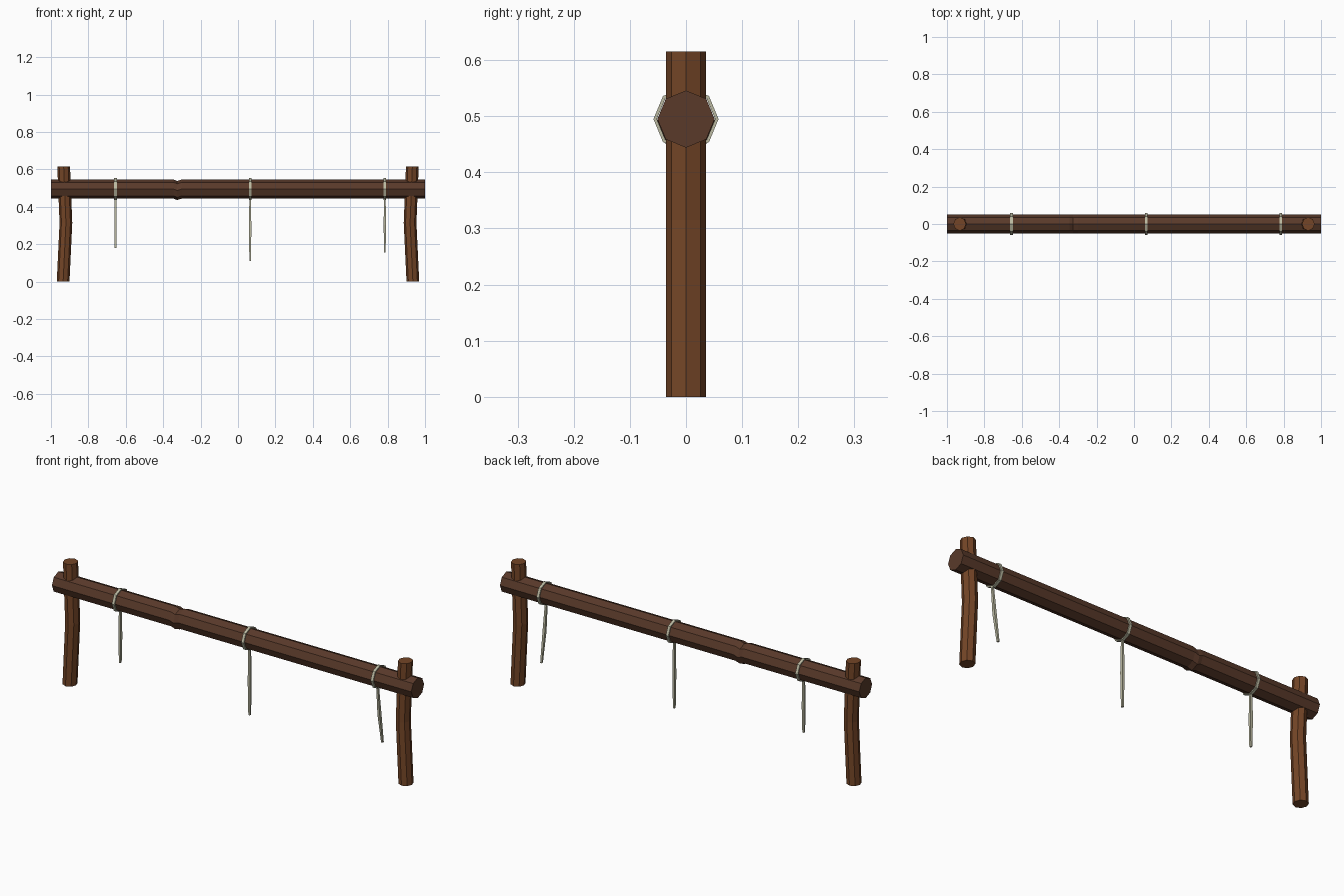
import bpy
import bmesh
from math import cos, sin, pi
from mathutils import Vector

cube = bpy.data.objects.get("Cube")
if cube:
    bpy.data.objects.remove(cube)


def make_material(name, rgb):
    mat = bpy.data.materials.new(name)
    mat.use_nodes = True
    colour = (*rgb, 1)
    mat.diffuse_color = colour
    bsdf = next(n for n in mat.node_tree.nodes if n.type == 'BSDF_PRINCIPLED')
    bsdf.inputs["Base Color"].default_value = colour
    return mat


beam_wood = make_material("dark_wood", (0.1, 0.042, 0.023))
post_wood = make_material("warm_wood", (0.175, 0.06, 0.02))
rope = make_material("pale_rope", (0.5, 0.49, 0.36))


def loft(name, mat, rings, u, v, sides=8, turn=0.0, loop=False):
    """Join rings of (centre, u radius, v radius) into a flat-faced solid."""
    u, v = Vector(u), Vector(v)
    bm = bmesh.new()
    loops = []
    for centre, ru, rv in rings:
        angles = [2 * pi * i / sides + turn for i in range(sides)]
        loops.append([bm.verts.new(Vector(centre) + u * ru * cos(a) + v * rv * sin(a))
                      for a in angles])
    pairs = list(zip(loops, loops[1:]))
    if loop:
        pairs.append((loops[-1], loops[0]))
    else:
        bm.faces.new(loops[0])
        bm.faces.new(loops[-1])
    for a, b in pairs:
        for i in range(sides):
            j = (i + 1) % sides
            bm.faces.new((a[i], a[j], b[j], b[i]))
    bmesh.ops.recalc_face_normals(bm, faces=bm.faces)
    mesh = bpy.data.meshes.new(name)
    bm.to_mesh(mesh)
    bm.free()
    mesh.materials.append(mat)
    obj = bpy.data.objects.new(name, mesh)
    bpy.context.collection.objects.link(obj)
    return obj


X, Y, Z = (1, 0, 0), (0, 1, 0), (0, 0, 1)
BEAM_Z, BEAM_R = 0.495, 0.051

# Horizontal beam with a small kinked knot
beam_path = [(-1, 0), (-0.345, 0), (-0.325, -0.008), (-0.3, 0), (1, 0)]
loft("beam", beam_wood,
     [((x, 0, BEAM_Z + dz), BEAM_R, BEAM_R) for x, dz in beam_path], Y, Z)

# Slightly bent posts, mirrored left and right
post_path = [(0.935, 0), (0.92, 0.315), (0.932, 0.615)]
for side, label in ((1, "left"), (-1, "right")):
    loft(label + "_post", post_wood,
         [((side * x, 0, z), 0.034, 0.036) for x, z in post_path], X, Y)

# Tied loops and hanging cords: position, lower end, sway at top and bottom
cords = [("right", -0.655, 0.18, 0, 0),
         ("middle", 0.065, 0.11, 0, 0),
         ("left", 0.785, 0.155, -0.012, 0.027)]
for label, x, low, y_top, y_low in cords:
    profile = [(-0.007, 0.052), (-0.007, 0.058), (0.007, 0.058), (0.007, 0.052)]
    loft(label + "_loop", rope,
         [((x + dx, 0, BEAM_Z), r, r) for dx, r in profile], Y, Z, loop=True)
    middle = (low + 0.45) / 2
    rings = [((x, y_top, 0.455), 0.006, 0.007),
             ((x, y_top * 0.6 + y_low * 0.4, middle), 0.009, 0.01),
             ((x, y_low, low), 0.006, 0.007)]
    loft(label + "_cord", rope, rings, X, Y, sides=4, turn=pi / 4)
